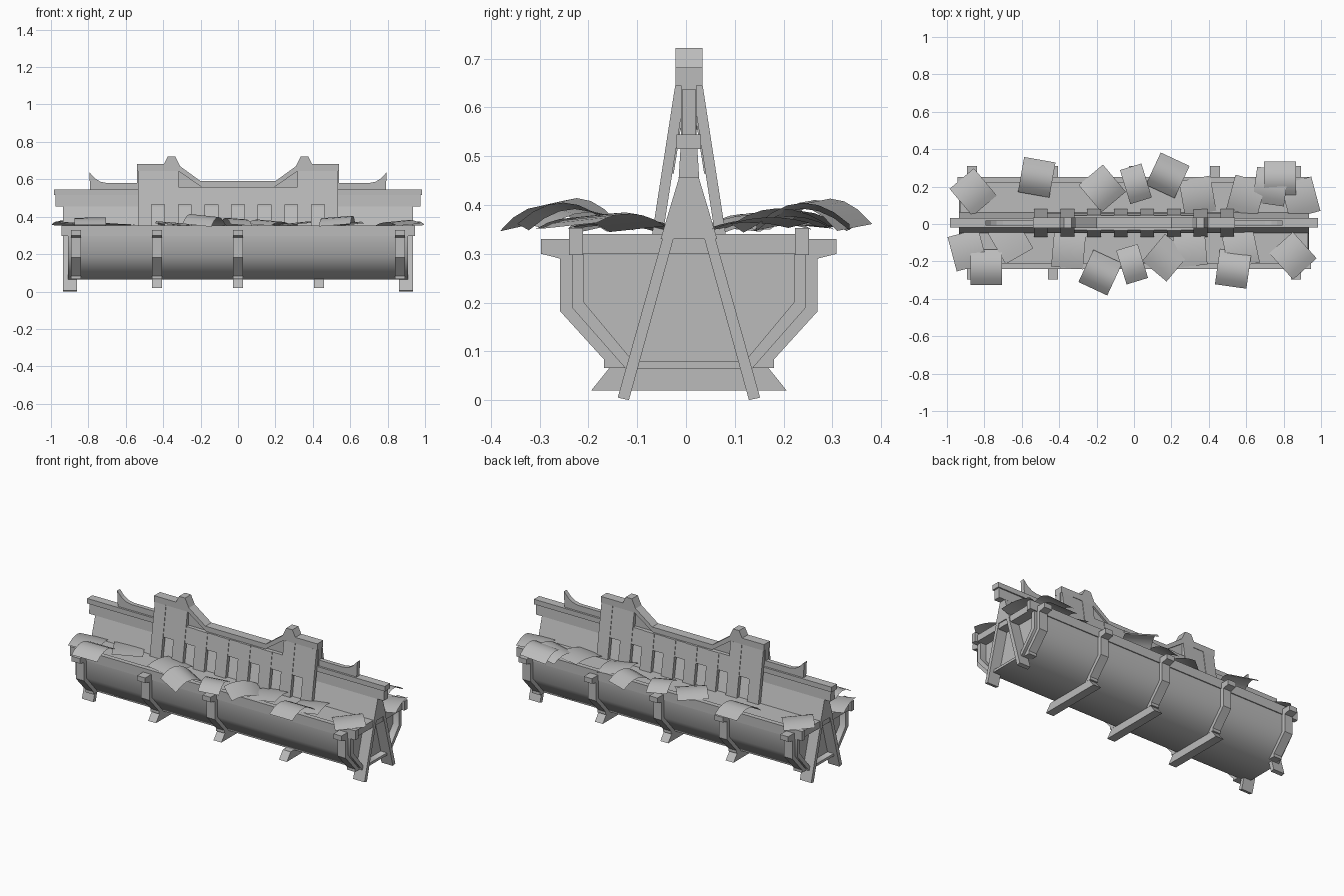
import bpy, bmesh, math, random
from mathutils import Matrix, Vector

if "Cube" in bpy.data.objects:
    bpy.data.objects.remove(bpy.data.objects["Cube"], do_unlink=True)

random.seed(4)
MID = 0.006  # depth of the frame's centre line
GREY = (0.5, 0.5, 0.5, 1)
grey = bpy.data.materials.new("plain grey")
grey.use_nodes = True
grey.diffuse_color = GREY
grey.node_tree.nodes["Principled BSDF"].inputs["Base Color"].default_value = GREY


def finish(name, bm, solid=True):
    if solid:
        bmesh.ops.recalc_face_normals(bm, faces=bm.faces)
    mesh = bpy.data.meshes.new(name)
    bm.to_mesh(mesh)
    bm.free()
    mesh.materials.append(grey)
    obj = bpy.data.objects.new(name, mesh)
    bpy.context.collection.objects.link(obj)
    return obj


def smooth(obj, degrees):
    bpy.ops.object.select_all(action="DESELECT")
    obj.select_set(True)
    bpy.context.view_layer.objects.active = obj
    bpy.ops.object.shade_smooth_by_angle(angle=math.radians(degrees))


def prism(name, profile, low, high, along="x"):
    """Extrude a flat outline along x (outline in y, z) or along y (outline in x, z)."""
    bm = bmesh.new()
    if along == "x":
        points = [Vector((low, y + MID, z)) for y, z in profile]
        step = Vector((high - low, 0, 0))
    else:
        points = [Vector((x, low + MID, z)) for x, z in profile]
        step = Vector((0, high - low, 0))
    face = bm.faces.new([bm.verts.new(p) for p in points])
    side = bmesh.ops.extrude_face_region(bm, geom=[face])
    bmesh.ops.translate(bm, vec=step, verts=[v for v in side["geom"] if isinstance(v, bmesh.types.BMVert)])
    return finish(name, bm)


def mirrored(points):
    return points + [(-a, b) for a, b in reversed(points)]


def flip(points, side):
    return [(a * side, b) for a, b in points]


def box(y, bottom, top):
    return [(-y, bottom), (y, bottom), (y, top), (-y, top)]


# Trough shell, end walls and filling
outer = mirrored([(0.24, 0.32), (0.24, 0.19), (0.13, 0.065)])
inner = mirrored([(0.215, 0.32), (0.215, 0.2), (0.115, 0.08)])
shell = prism("trough_shell", outer + inner[::-1], -0.91, 0.91)
smooth(shell, 55)
for side in (-1, 1):
    prism("end_wall", inner, side * 0.85, side * 0.87)
prism("filling", box(0.218, 0.3, 0.34), -0.93, 0.93)

# Rim rails and ribs; one front rib is missing
rail = [(0.217, 0.297), (0.246, 0.297), (0.246, 0.353), (0.217, 0.353)]
rib = [(0.235, 0.33), (0.303, 0.33), (0.303, 0.3), (0.264, 0.29), (0.264, 0.182),
       (0.174, 0.083), (0.174, 0.066), (0.125, 0.066), (0.235, 0.19)]
for side in (-1, 1):
    prism("rim_rail", flip(rail, side), -0.945, 0.945)
    for i in range(-2, 3):
        if (side, i) != (-1, 1):
            x = i * 0.433
            prism("rib", flip(rib, side), x - 0.027, x + 0.027)

# Cross feet under the middle ribs
foot = mirrored([(0.2, 0.02), (0.163, 0.066)])
for i in (-1, 0, 1):
    prism("cross_foot", foot, i * 0.433 - 0.026, i * 0.433 + 0.026)

# Splayed legs at both ends
leg = [(0.146, 0.005), (0.123, 0), (-0.004, 0.46), (0.018, 0.46)]
for end in (-1, 1):
    for side in (-1, 1):
        prism("end_leg", flip(leg, side), end * 0.86, end * 0.935)

# Central ridge with its long rail
prism("ridge_panel", mirrored([(0.058, 0.33), (0.016, 0.47)]), -0.935, 0.935)
prism("ridge_neck", mirrored([(0.021, 0.455), (0.017, 0.52)]), -0.975, 0.975)
prism("ridge_rail", box(0.025, 0.515, 0.545), -0.985, 0.985)

# Curved horns on the long rail
for side in (-1, 1):
    horn = [(0.53, 0.54), (0.79, 0.54), (0.795, 0.638), (0.765, 0.605), (0.735, 0.587), (0.7, 0.58), (0.53, 0.58)]
    prism("horn", flip(horn, side), -0.013, 0.013, "y")

# Stepped crest and the board behind the battens
top = [(0.54, 0.682), (0.395, 0.682), (0.375, 0.722), (0.335, 0.722), (0.31, 0.67), (0.2, 0.59)]
under = [(0.54, 0.645), (0.32, 0.645), (0.19, 0.555)]
prism("crest", mirrored(top) + mirrored(under)[::-1], -0.028, 0.028, "y")
prism("crest_board", mirrored(under) + [(-0.54, 0.47), (0.54, 0.47)], -0.016, 0.016, "y")


# Leaning battens, with infill boards across their upper part
def leaning(name, bottom, height, inset, low, high):
    def lean(z):
        return 0.077 - (z - 0.33) * 0.155 - inset
    board = [(lean(bottom), bottom), (lean(height), height), (lean(height) - 0.022, height), (lean(bottom) - 0.022, bottom)]
    for side in (-1, 1):
        prism(name, flip(board, side), low, high)


for i in range(8):
    x = (i - 3.5) * 0.1425
    leaning("batten", 0.33, 0.645 if i in (0, 1, 6, 7) else 0.56, 0, x - 0.037, x + 0.037)
for low, high, height in ((-0.5, -0.34, 0.645), (-0.34, 0.34, 0.56), (0.34, 0.5, 0.645)):
    leaning("infill_board", 0.465, height, 0.003, low, high)


# Loose bent sheets lying on the filling
def sheet(x, y, turn, width, length):
    bm = bmesh.new()
    bmesh.ops.create_grid(bm, x_segments=1, y_segments=6, size=0.5)
    away = min(abs(y) / 0.26, 1)
    pitch = random.uniform(-0.12, 0.12)
    for v in bm.verts:
        v.co.z = 0.052 * (1 - 4 * v.co.y ** 2) * away ** 2 + pitch * v.co.x * width
        v.co.x *= width
        v.co.y *= length
    tilt = Matrix.Rotation(math.copysign(0.1, y) * (1 - away), 4, "X")
    place = Matrix.Translation((x, y, 0.354))
    bm.transform(place @ Matrix.Rotation(math.radians(turn), 4, "Z") @ tilt)
    smooth(finish("loose_sheet", bm, False), 50)


BACK = [(-0.86, 0.17, 40), (-0.52, 0.25, -10), (-0.17, 0.19, 40), (0.18, 0.26, -25), (0.34, 0.15, 10),
        (0.6, 0.15, -15), (0.73, 0.2, -8), (0.78, 0.24, 0), (0.89, 0.14, 15)]
FRONT = [(-0.89, -0.14, 15), (-0.79, -0.23, 0), (-0.66, -0.09, 30), (-0.35, -0.14, -5), (-0.18, -0.26, -25),
         (0.17, -0.18, -40), (0.3, -0.13, 5), (0.53, -0.24, -8), (0.57, -0.13, 12), (0.85, -0.17, 42)]
for x, y, turn in BACK + FRONT:
    sheet(x, y, turn, 0.17, 0.19)
for side in (-1, 1):
    sheet(side * 0.01, side * 0.215, 17, 0.12, 0.19)
